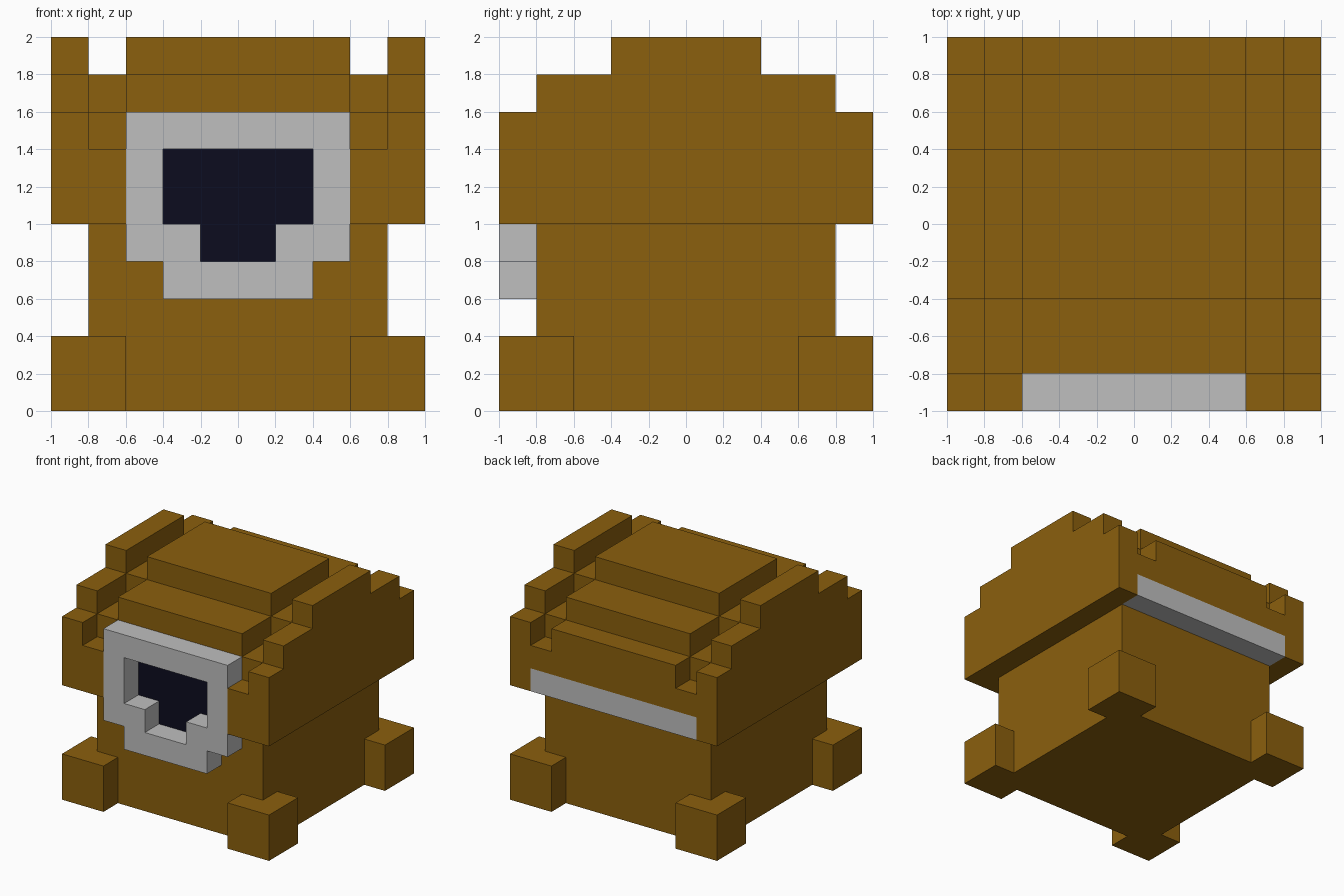
import bpy
import bmesh

if "Cube" in bpy.data.objects:
    bpy.data.objects.remove(bpy.data.objects["Cube"], do_unlink=True)


def make_material(name, color):
    mat = bpy.data.materials.new(name)
    mat.use_nodes = True
    mat.diffuse_color = (*color, 1)
    mat.node_tree.nodes["Principled BSDF"].inputs["Base Color"].default_value = (*color, 1)
    return mat


BROWN = make_material("warm brown", (0.258, 0.115, 0.004))
GREY = make_material("light grey", (0.521, 0.521, 0.521))
DARK = make_material("dark navy", (0.0037, 0.0037, 0.0137))


def prism(name, outline, axis, lo, hi, mat, mirror=""):
    """Extrude a 2D outline along an axis; the outline uses the other two axes in order."""
    def place(p, d):
        co = list(p)
        co.insert("xyz".index(axis), d)
        return co

    bm = bmesh.new()
    cap = bm.faces.new([bm.verts.new(place(p, lo)) for p in outline])
    ext = bmesh.ops.extrude_face_region(bm, geom=[cap], use_keep_orig=True)
    moved = [g for g in ext["geom"] if isinstance(g, bmesh.types.BMVert)]
    bmesh.ops.translate(bm, verts=moved, vec=place((0, 0), hi - lo))
    bmesh.ops.recalc_face_normals(bm, faces=bm.faces)
    # Open the seam on the mirror plane so the halves join into one shell
    if "x" in mirror:
        seam = [f for f in bm.faces if all(abs(v.co.x) < 1e-5 for v in f.verts)]
        bmesh.ops.delete(bm, geom=seam, context="FACES")
    mesh = bpy.data.meshes.new(name)
    bm.to_mesh(mesh)
    bm.free()
    mesh.materials.append(mat)
    obj = bpy.data.objects.new(name, mesh)
    bpy.context.collection.objects.link(obj)
    if mirror:
        mod = obj.modifiers.new("Mirror", "MIRROR")
        mod.use_axis = ["x" in mirror, "y" in mirror, False]
    return obj


def rect(a0, a1, b0, b1):
    return [(a0, b0), (a1, b0), (a1, b1), (a0, b1)]


def steps(top):
    """Stepped roof from front to back, rising to the given height."""
    half = [(-1, top - 0.4), (-0.8, top - 0.4), (-0.8, top - 0.2),
            (-0.4, top - 0.2), (-0.4, top)]
    return half + [(-y, z) for y, z in reversed(half)]


# Body and the four corner feet
prism("body", rect(-0.8, 0.8, -0.8, 0.8), "z", 0, 1, BROWN)
prism("feet", [(0.8, 0.6), (1, 0.6), (1, 1), (0.6, 1), (0.6, 0.8), (0.8, 0.8)],
      "z", 0, 0.4, BROWN, "xy")

# Head: outer slabs, lower grooves and raised centre
notch = [(1, 1.2), (0.8, 1.2), (0.8, 1)]  # room for the rear stripe
prism("head_side_slabs", [(-1, 1)] + steps(2) + [(1, 1)], "x", 0.8, 1, BROWN, "x")
prism("head_grooves", [(-1, 1)] + steps(1.8) + notch, "x", 0.6, 0.8, BROWN, "x")
prism("head_centre", [(-0.8, 1)] + steps(2)[2:] + notch, "x", -0.6, 0.6, BROWN)

# Rear stripe
prism("rear_stripe", rect(-0.8, 0.8, 1, 1.2), "y", 0.8, 1, GREY)

# Face frame with a stepped opening, and the dark face inside it
prism("face_frame",
      [(0, 0.6), (0.4, 0.6), (0.4, 0.8), (0.6, 0.8), (0.6, 1.6), (0, 1.6),
       (0, 1.4), (0.4, 1.4), (0.4, 1), (0.2, 1), (0.2, 0.8), (0, 0.8)],
      "y", -1, -0.8, GREY, "x")
prism("dark_face",
      [(-0.2, 0.8), (0.2, 0.8), (0.2, 1), (0.4, 1), (0.4, 1.4),
       (-0.4, 1.4), (-0.4, 1), (-0.2, 1)],
      "y", -0.804, -0.8, DARK)
